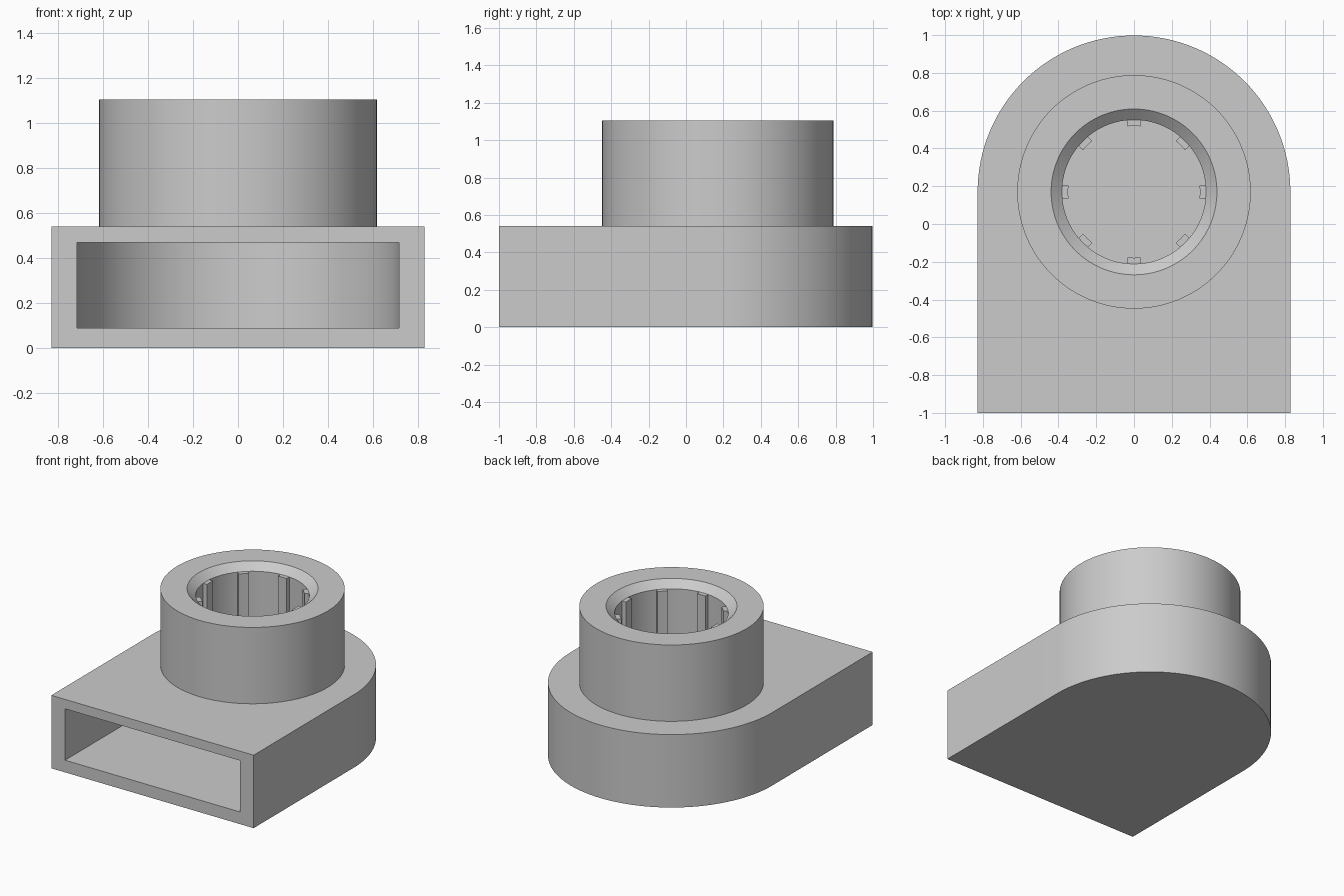
import bpy
import bmesh
from math import asin, cos, sin, pi, radians

if "Cube" in bpy.data.objects:
    bpy.data.objects.remove(bpy.data.objects["Cube"])

CY = 0.17            # y of the shared socket and rounded-end axis
TOP, RIM = 0.54, 1.105

grey = bpy.data.materials.new("plain grey")
grey.use_nodes = True
grey.diffuse_color = (0.6, 0.6, 0.6, 1)
grey.node_tree.nodes["Principled BSDF"].inputs["Base Color"].default_value = grey.diffuse_color


def arc(r, a0, a1, n):
    """Points along an arc around the socket axis."""
    angles = [a0 + (a1 - a0) * i / n for i in range(n + 1)]
    return [(r * cos(a), CY + r * sin(a)) for a in angles]


def loft(name, sections):
    """Solid through matching outlines, given as (outline, z) pairs."""
    bm = bmesh.new()
    rings = [[bm.verts.new((x, y, z)) for x, y in pts] for pts, z in sections]
    count = len(rings[0])
    for low, high in zip(rings, rings[1:]):
        for i in range(count):
            j = (i + 1) % count
            bm.faces.new((low[i], low[j], high[j], high[i]))
    bm.faces.new(rings[0][::-1])
    bm.faces.new(rings[-1])
    bmesh.ops.recalc_face_normals(bm, faces=bm.faces)
    mesh = bpy.data.meshes.new(name)
    bm.to_mesh(mesh)
    bm.free()
    mesh.materials.append(grey)
    obj = bpy.data.objects.new(name, mesh)
    bpy.context.collection.objects.link(obj)
    return obj


def round_ended(r, front):
    """Straight sides with a half-round back."""
    return arc(r, 0, pi, 64) + [(-r, front), (r, front)]


def circle(r):
    return arc(r, 0, 2 * pi, 128)[:-1]


def splined(r, tip, half_width, teeth):
    """Bore outline with teeth pointing inward."""
    pts = []
    outer, inner = asin(half_width / r), asin(half_width / tip)
    step = 2 * pi / teeth
    for k in range(teeth):
        a = k * step
        pts += arc(tip, a - inner, a + inner, 2)
        pts += arc(r, a + outer, a + step - outer, 12)
    return pts


def combine(target, tool, operation):
    tool.hide_render = True
    mod = target.modifiers.new(operation.lower(), "BOOLEAN")
    mod.operation = operation
    mod.solver = "EXACT"
    mod.object = tool
    bpy.context.view_layer.objects.active = target
    bpy.ops.object.modifier_apply(modifier=mod.name)
    bpy.data.objects.remove(tool)


# Flat housing with a rounded back, joined to the round collar
housing = loft("housing_with_collar", [(round_ended(0.828, -1), 0), (round_ended(0.828, -1), TOP)])
collar = loft("collar", [(circle(0.618), TOP - 0.03), (circle(0.618), RIM)])
combine(housing, collar, "UNION")

# Slot open at the front
slot = round_ended(0.715, -1.1)
combine(housing, loft("slot_cutter", [(slot, 0.09), (slot, 0.47)]), "DIFFERENCE")

# Toothed bore down into the slot
bore = splined(0.381, 0.349, 0.035, 8)
combine(housing, loft("bore_cutter", [(bore, 0.3), (bore, RIM + 0.1)]), "DIFFERENCE")

# Bevelled mouth of the bore
mouth = loft("mouth_cutter", [(circle(0.381), RIM - 0.05), (circle(0.439), RIM),
                              (circle(0.439), RIM + 0.1)])
combine(housing, mouth, "DIFFERENCE")

# Smooth curves, sharp edges
bpy.ops.object.select_all(action="DESELECT")
housing.select_set(True)
bpy.context.view_layer.objects.active = housing
bpy.ops.object.shade_smooth_by_angle(angle=radians(30))
